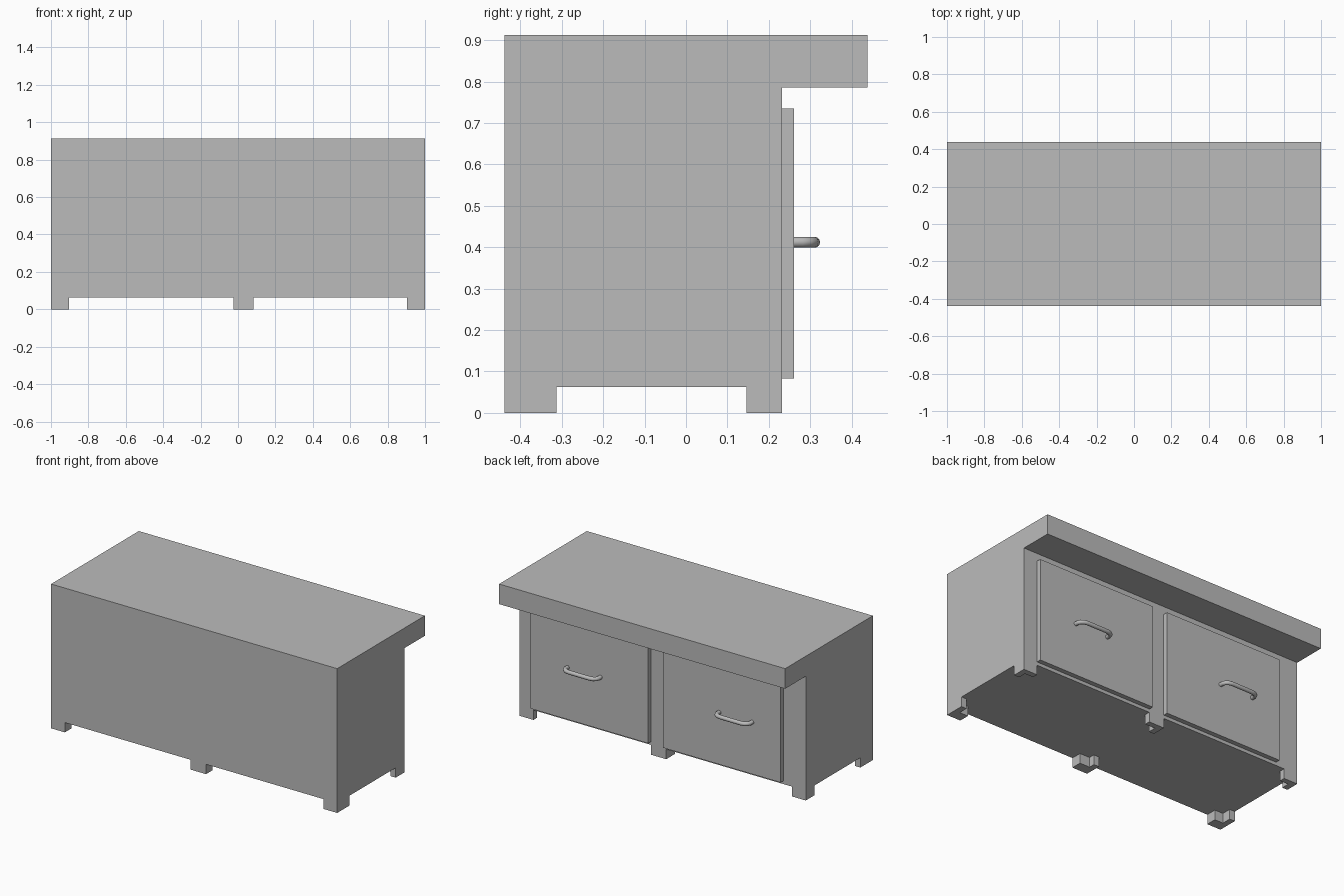
import bpy
import bmesh
import math

cube = bpy.data.objects.get("Cube")
if cube:
    bpy.data.objects.remove(cube, do_unlink=True)

grey = bpy.data.materials.new("plain grey")
grey.use_nodes = True
COLOUR = (0.5, 0.5, 0.5, 1)
grey.diffuse_color = COLOUR
grey.node_tree.nodes["Principled BSDF"].inputs["Base Color"].default_value = COLOUR

FRONT, BACK = -0.438, 0.232      # cabinet faces
FLOOR, TOP = 0.062, 0.912        # cabinet underside and worktop


def prism(name, outline, to_point, direction):
    """Extrude a flat outline into a solid."""
    bm = bmesh.new()
    face = bm.faces.new([bm.verts.new(to_point(a, b)) for a, b in outline])
    ext = bmesh.ops.extrude_face_region(bm, geom=[face])
    verts = [v for v in ext["geom"] if isinstance(v, bmesh.types.BMVert)]
    bmesh.ops.translate(bm, verts=verts, vec=direction)
    bmesh.ops.recalc_face_normals(bm, faces=bm.faces)
    mesh = bpy.data.meshes.new(name)
    bm.to_mesh(mesh)
    bm.free()
    mesh.materials.append(grey)
    obj = bpy.data.objects.new(name, mesh)
    bpy.context.collection.objects.link(obj)
    return obj


def foot(name, x, y, dx, dy, tx, ty):
    """L-shaped foot: corner at x, y, arms dx and dy, arm thickness tx and ty."""
    outline = [(x, y), (x + dx, y), (x + dx, y + ty),
               (x + tx, y + ty), (x + tx, y + dy), (x, y + dy)]
    prism(name, outline, lambda a, b: (a, b, 0), (0, 0, FLOOR))


def handle(name, x):
    """Round bar pull with bent ends."""
    curve = bpy.data.curves.new(name, "CURVE")
    curve.dimensions = "3D"
    curve.bevel_depth = 0.013
    curve.bevel_resolution = 3
    curve.use_fill_caps = True
    half = [(0.115, 0.255), (0.115, 0.28), (0.108, 0.296), (0.093, 0.307), (0.07, 0.311)]
    path = [(-a, b) for a, b in half] + half[::-1]
    spline = curve.splines.new("POLY")
    spline.points.add(len(path) - 1)
    for point, (a, b) in zip(spline.points, path):
        point.co = (x + a, b, 0.412, 1)
    curve.materials.append(grey)
    obj = bpy.data.objects.new(name, curve)
    bpy.context.collection.objects.link(obj)
    bpy.ops.object.select_all(action="DESELECT")
    obj.select_set(True)
    bpy.context.view_layer.objects.active = obj
    bpy.ops.object.convert(target="MESH")
    bpy.ops.object.shade_smooth_by_angle(angle=math.radians(40))


# Cabinet with overhanging worktop, one side profile swept across
profile = [(FRONT, FLOOR), (BACK, FLOOR), (BACK, 0.785),
           (-FRONT, 0.785), (-FRONT, TOP), (FRONT, TOP)]
prism("cabinet", profile, lambda a, b: (-1, a, b), (2, 0, 0))

# Feet: outer corners and the middle pair
for label, x, dx, tx in (("right", -1, 0.096, 0.037),
                         ("middle", -0.024, 0.107, 0.037),
                         ("left", 1, -0.096, -0.037)):
    foot("front_foot_" + label, x, FRONT, dx, 0.104 if label == "middle" else 0.125, tx, 0.066)
    foot("back_foot_" + label, x, BACK, dx, -0.086, tx, -0.035)

# Drawer fronts and their pulls
for label, x0, x1, pull in (("left", 0.082, 0.905, 0.53),
                            ("right", -0.845, -0.023, -0.53)):
    prism("drawer_front_" + label,
          [(x0, 0.083), (x1, 0.083), (x1, 0.735), (x0, 0.735)],
          lambda a, b: (a, BACK, b), (0, 0.029, 0))
    handle("drawer_handle_" + label, pull)
